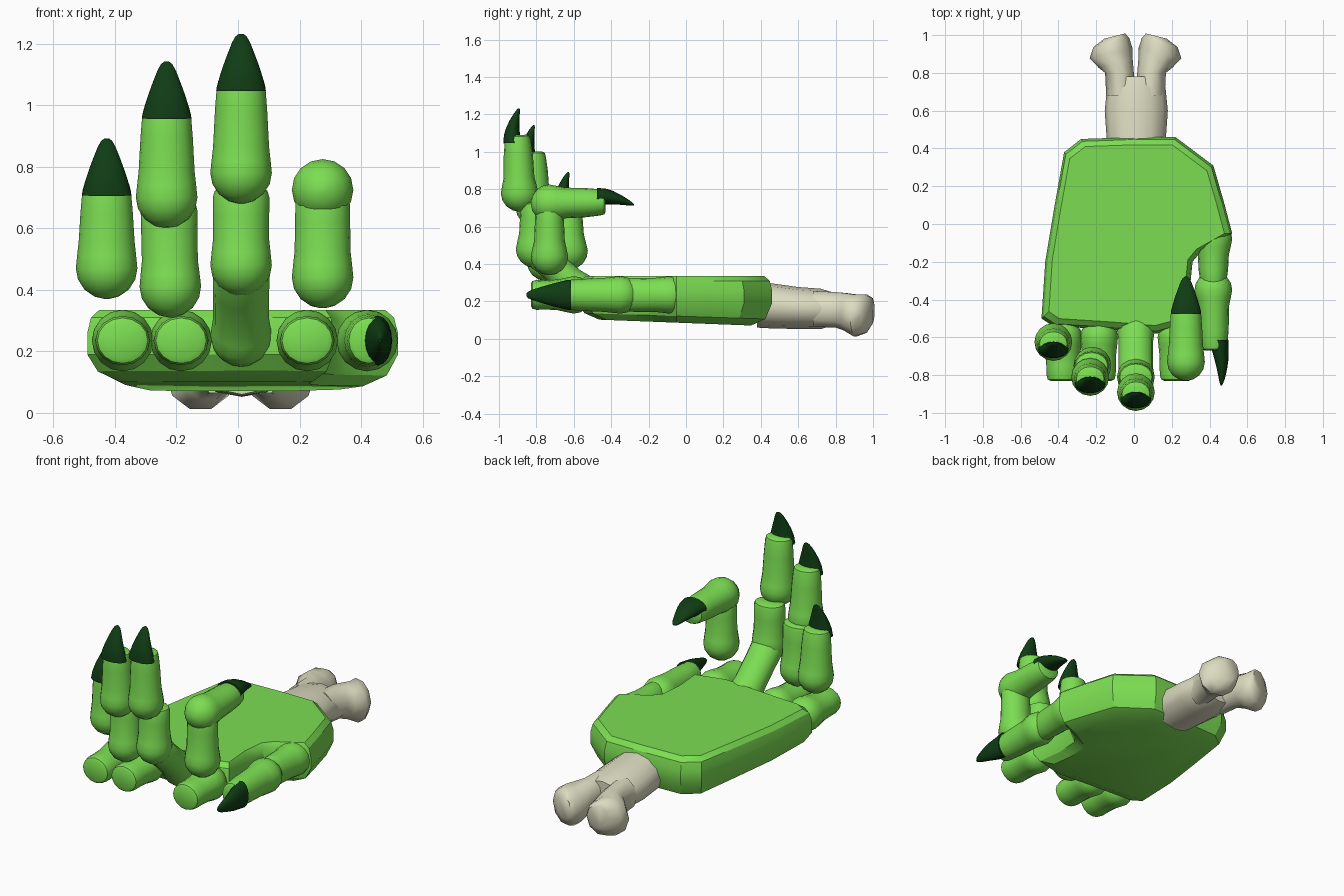
import bpy, bmesh, math
from mathutils import Vector

if "Cube" in bpy.data.objects:
    bpy.data.objects.remove(bpy.data.objects["Cube"])


def material(name, rgb):
    m = bpy.data.materials.new(name)
    m.diffuse_color = (*rgb, 1)
    m.use_nodes = True
    m.node_tree.nodes["Principled BSDF"].inputs["Base Color"].default_value = m.diffuse_color
    return m


GREEN = material("skin green", (0.20, 0.73, 0.085))
DARK = material("claw dark green", (0.005, 0.045, 0.007))
BONE = material("bone ivory", (0.72, 0.71, 0.53))


def loft(name, rings, mat, angle=40):
    """Skin a list of point rings and cap both ends."""
    bm = bmesh.new()
    loops = [[bm.verts.new(p) for p in ring] for ring in rings]
    n = len(loops[0])
    for a, b in zip(loops, loops[1:]):
        for i in range(n):
            j = (i + 1) % n
            bm.faces.new((a[i], a[j], b[j], b[i]))
    bm.faces.new(loops[0][::-1])
    bm.faces.new(loops[-1])
    bmesh.ops.recalc_face_normals(bm, faces=bm.faces)
    me = bpy.data.meshes.new(name)
    bm.to_mesh(me)
    bm.free()
    me.materials.append(mat)
    me.shade_smooth()
    me.set_sharp_from_angle(angle=math.radians(angle))
    ob = bpy.data.objects.new(name, me)
    bpy.context.collection.objects.link(ob)
    return ob


def oval(c, u, v, n=16):
    return [c + u * math.cos(2 * math.pi * i / n) + v * math.sin(2 * math.pi * i / n)
            for i in range(n)]


def frame(a, b, nail):
    d = (b - a).normalized()
    v = (nail - d * nail.dot(d)).normalized()
    return d, d.cross(v), v


def segment(name, a, b, nail, end=0.088, depth=0.075, r=0.1):
    """Finger bone: round knuckle at a, slightly flattened shaft to b."""
    a, b, nail = Vector(a), Vector(b), Vector(nail)
    d, u, v = frame(a, b, nail)
    L = (b - a).length
    prof = [(-r * math.cos(t), r * math.sin(t), r * math.sin(t))
            for t in (0.08, 0.4, 0.8, 1.2, 1.571)]
    prof += [(0.04, r * 0.96, r * 0.92), (0.085, 0.091, 0.082),
             (L * 0.65, (0.091 + end) / 2, 0.078), (L - 0.03, end, depth),
             (L - 0.008, end * 0.93, depth * 0.92), (L, end * 0.75, depth * 0.72)]
    return loft(name, [oval(a + d * t, u * s, v * w) for t, s, w in prof], GREEN)


def claw(name, a, b, nail, stretch=1.0, lift=0.0):
    """Curved nail sitting on the nail side of the finger tip."""
    a, b, nail = Vector(a), Vector(b), Vector(nail)
    d, u, v = frame(a, b, nail)
    prof = [(-0.042, 0.031, 0.081, 0.046), (0.0, 0.031, 0.071, 0.043),
            (0.04, 0.025, 0.058, 0.036), (0.08, 0.014, 0.043, 0.026),
            (0.115, 0.001, 0.029, 0.016), (0.134, -0.007, 0.018, 0.009),
            (0.142, -0.011, 0.007, 0.004)]
    rings = []
    for t, off, s, w in prof:
        off += lift * max(t, 0) / 0.142
        rings.append(oval(b + d * (t * stretch) + v * off, u * s, v * w))
    return loft(name, rings, DARK)


# Palm: outline stacked in four layers with chamfered rims
outline = [(-0.49, -0.50), (-0.47, -0.20), (-0.42, 0.10), (-0.37, 0.38), (-0.28, 0.45),
           (0.0, 0.46), (0.22, 0.46), (0.42, 0.31), (0.475, 0.12), (0.52, -0.05),
           (0.45, -0.09), (0.36, -0.14), (0.31, -0.20), (0.295, -0.35), (0.31, -0.53),
           (0.12, -0.58), (-0.12, -0.56), (-0.43, -0.54)]
layers = []
for s, z, tilt in ((0.78, 0.085, -0.03), (0.93, 0.12, -0.03), (1.0, 0.19, 0),
                   (1.0, 0.26, 0), (0.975, 0.31, 0), (0.92, 0.335, 0)):
    layers.append([Vector((x * s, (y + 0.05) * s - 0.05, z + tilt * y)) for x, y in outline])
loft("palm", layers, GREEN, 30)

# Base knuckles leaving the palm
UP, FRONT, SIDE = (0, 0, 1), (0, -1, 0), (1, 0, 0)
for name, x in (("little", -0.375), ("ring", -0.185), ("index", 0.225)):
    segment(name + "_base", (x, -0.60, 0.235), (x, -0.83, 0.235), UP, 0.088, 0.08)
segment("middle_base", (0.01, -0.56, 0.25), (0.01, -0.80, 0.47), FRONT, 0.092, 0.085)
segment("thumb_base", (0.42, -0.08, 0.235), (0.42, -0.33, 0.235), SIDE, 0.09, 0.07)

# Middle segments
segment("middle_mid", (0.01, -0.81, 0.48), (0.01, -0.81, 0.73), FRONT, 0.092)
segment("ring_mid", (-0.22, -0.75, 0.41), (-0.225, -0.75, 0.69), FRONT, 0.092)
segment("index_mid", (0.275, -0.73, 0.44), (0.275, -0.73, 0.72), FRONT)

# Finger tips with claws: start, end, nail side, claw stretch, claw lift
tips = {
    "middle": ((0.01, -0.89, 0.78), (0.01, -0.90, 1.09), FRONT, 1.0, 0.0),
    "ring": ((-0.232, -0.81, 0.70), (-0.232, -0.82, 1.00), FRONT, 1.0, 0.0),
    "little": ((-0.427, -0.625, 0.47), (-0.427, -0.635, 0.75), FRONT, 1.0, 0.0),
    "index": ((0.275, -0.73, 0.725), (0.275, -0.43, 0.73), UP, 1.06, -0.005),
    "thumb": ((0.42, -0.35, 0.235), (0.425, -0.67, 0.235), SIDE, 1.3, 0.045),
}
for name, (a, b, nail, stretch, lift) in tips.items():
    segment(name + "_tip", a, b, nail, 0.079, 0.07)
    claw(name + "_claw", a, b, nail, stretch, lift)

# Wrist bone: oval shaft splitting into two knobbed prongs
X, Z = Vector((1, 0, 0)), Vector((0, 0, 1))
shaft = [(0.38, 0.18, 0.150, 0.12), (0.47, 0.175, 0.158, 0.12), (0.60, 0.165, 0.167, 0.112),
         (0.72, 0.16, 0.155, 0.108), (0.78, 0.16, 0.135, 0.09)]
loft("wrist_shaft", [oval(Vector((0.012, y, z)), X * rx, Z * rz, 12)
                     for y, z, rx, rz in shaft], BONE, 60)
prong = [(0.68, 0.075, 0.16, 0.08, 0.10), (0.80, 0.085, 0.155, 0.076, 0.10),
         (0.85, 0.105, 0.145, 0.09, 0.105), (0.905, 0.130, 0.125, 0.113, 0.118),
         (0.96, 0.128, 0.135, 0.095, 0.108), (0.995, 0.11, 0.15, 0.055, 0.07)]
for name, s in (("left", -1), ("right", 1)):
    loft(name + "_wrist_prong",
         [oval(Vector((0.008 + s * x, y, z)), (X + Vector((0, -0.25 * s, 0)) * (y > 0.84)) * rx,
               Z * rz, 10) for y, x, z, rx, rz in prong], BONE, 60)
